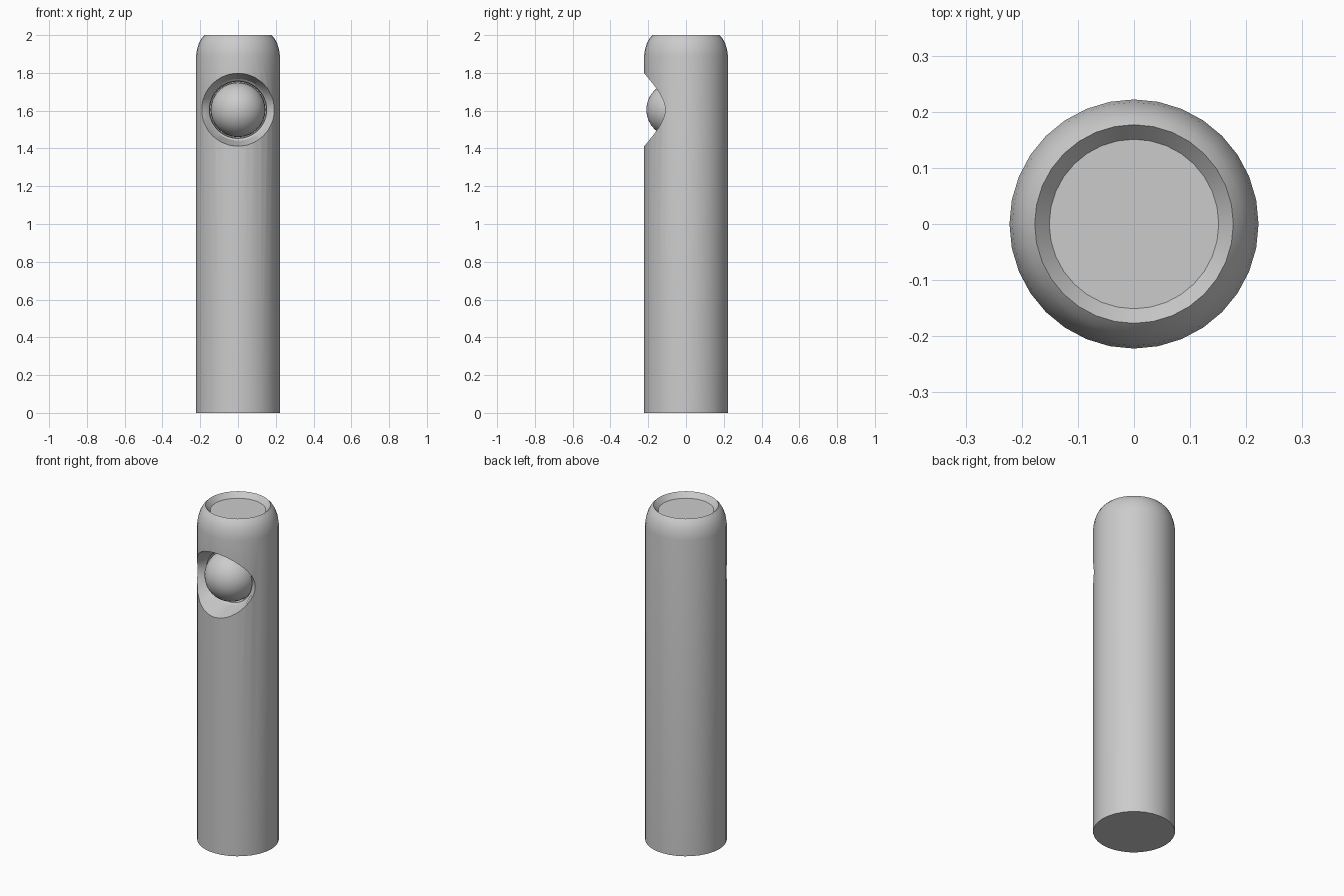
import bpy, bmesh
from math import sin, cos, pi, sqrt, radians

if "Cube" in bpy.data.objects:
    bpy.data.objects.remove(bpy.data.objects["Cube"])

R = 0.222        # post radius
EYE_Z = 1.605    # height of the socket centre
HOLE_R = 0.193   # socket mouth radius


def loft(name, rings):
    """Closed solid skinned through a list of equal-length vertex rings."""
    bm = bmesh.new()
    loops = [[bm.verts.new(p) for p in ring] for ring in rings]
    n = len(loops[0])
    for a, b in zip(loops, loops[1:]):
        for i in range(n):
            j = (i + 1) % n
            bm.faces.new((a[i], a[j], b[j], b[i]))
    bm.faces.new(loops[0])
    bm.faces.new(loops[-1])
    bmesh.ops.recalc_face_normals(bm, faces=bm.faces[:])
    mesh = bpy.data.meshes.new(name)
    bm.to_mesh(mesh)
    bm.free()
    ob = bpy.data.objects.new(name, mesh)
    bpy.context.collection.objects.link(ob)
    return ob


def smooth(ob, angle=30):
    bpy.ops.object.select_all(action='DESELECT')
    ob.select_set(True)
    bpy.context.view_layer.objects.active = ob
    bpy.ops.object.shade_smooth_by_angle(angle=radians(angle))


# Post with rounded shoulder and shallow dished top
profile = [(R, 0), (R, 1.89), (0.217, 1.925), (0.207, 1.957),
           (0.193, 1.983), (0.177, 2.0), (0.151, 1.97)]
post = loft("post", [[(r * cos(2 * pi * i / 32), r * sin(2 * pi * i / 32), z)
                      for i in range(32)] for r, z in profile])


# Socket cutter: round mouth following the post surface, tapering to a ring
def socket_ring(r, depth):
    ring = []
    for i in range(48):
        a = 2 * pi * i / 48
        x = r * sin(a)
        y = -sqrt((R + 0.0005) ** 2 - x * x) if depth is None else depth
        ring.append((x, y, EYE_Z + r * cos(a)))
    return ring


cutter = loft("socket_cutter", [socket_ring(HOLE_R, -0.4), socket_ring(HOLE_R, None),
                                socket_ring(0.163, -0.095), socket_ring(0.152, -0.085),
                                socket_ring(0.149, -0.045)])
cut = post.modifiers.new("socket", 'BOOLEAN')
cut.operation = 'DIFFERENCE'
cut.solver = 'EXACT'
cut.object = cutter
bpy.context.view_layer.objects.active = post
bpy.ops.object.modifier_apply(modifier=cut.name)
bpy.data.objects.remove(cutter)
smooth(post)

# Ball lens seated in the socket
bpy.ops.mesh.primitive_uv_sphere_add(segments=32, ring_count=16, radius=0.145,
                                     location=(0, -0.065, EYE_Z),
                                     rotation=(pi / 2, 0, 0))
lens = bpy.context.object
lens.name = "ball_lens"
smooth(lens)
